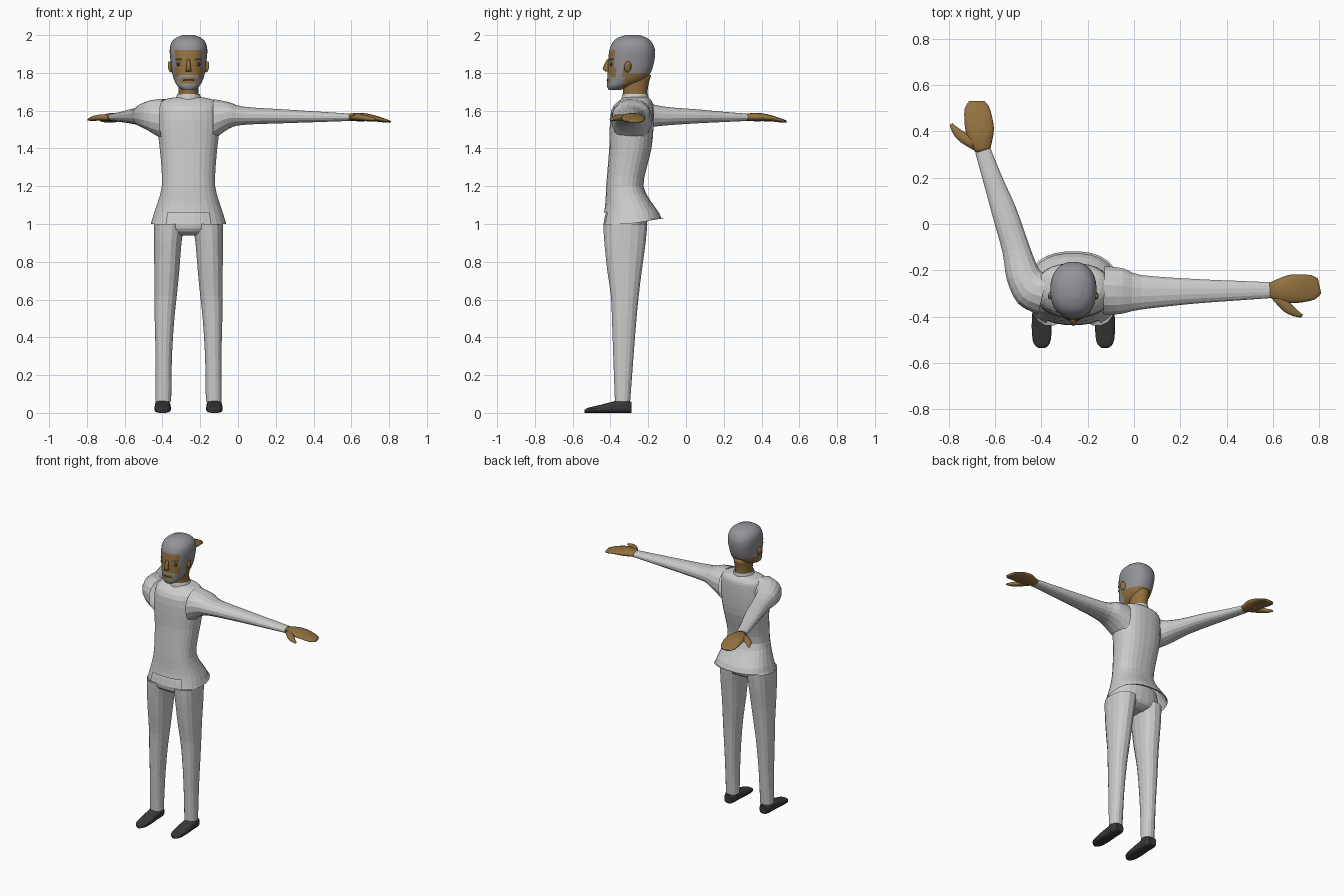
import bpy, bmesh, math
from mathutils import Vector

CX = -0.262  # body centre line


def material(name, rgb):
    m = bpy.data.materials.new(name)
    m.diffuse_color = (*rgb, 1)
    return m


SKIN = material("skin", (0.29, 0.165, 0.05))
HAIR = material("grey_hair", (0.29, 0.29, 0.32))
DARK = material("dark", (0.04, 0.04, 0.042))


def power(v, p):
    return math.copysign(abs(v) ** (2 / p), v)


def smooth_rings(rings, sub):
    """Catmull-Rom interpolation of (centre, u, v) rings."""
    out = []
    for i in range(len(rings) - 1):
        q = [rings[max(0, min(len(rings) - 1, i + k))] for k in (-1, 0, 1, 2)]
        for s in range(sub):
            t = s / sub
            out.append([0.5 * (2 * b + (c - a) * t + (2 * a - 5 * b + 4 * c - d) * t * t
                               + (3 * b - a - 3 * c + d) * t ** 3)
                        for a, b, c, d in zip(*q)])
    return out + [rings[-1]]


def loft(name, rings, n=16, sub=2, p=2.0, mats=(), pick=None, caps=(True, True), edit=None, smooth=None):
    bm = bmesh.new()
    loops = []
    for c, u, v in smooth_rings(rings, sub):
        ang = [2 * math.pi * (i + 0.5) / n for i in range(n)]
        loops.append([bm.verts.new(c + u * power(math.cos(a), p) + v * power(math.sin(a), p)) for a in ang])
    for a, b in zip(loops, loops[1:]):
        for i in range(n):
            j = (i + 1) % n
            bm.faces.new((a[i], a[j], b[j], b[i]))
    if caps[0]:
        bm.faces.new(loops[0][::-1])
    if caps[1]:
        bm.faces.new(loops[-1])
    bmesh.ops.recalc_face_normals(bm, faces=bm.faces[:])
    if edit:
        edit(bm, loops)
    if pick:
        for f in bm.faces:
            f.material_index = pick(f.calc_center_median())
    me = bpy.data.meshes.new(name)
    bm.to_mesh(me)
    bm.free()
    for m in mats:
        me.materials.append(m)
    ob = bpy.data.objects.new(name, me)
    bpy.context.collection.objects.link(ob)
    if smooth:
        me.shade_smooth()
    return ob


def level(z, front, back, rx, cx=CX):
    """Horizontal ring at height z."""
    return (Vector((cx, (front + back) / 2, z)), Vector((rx, 0, 0)), Vector((0, (back - front) / 2, 0)))


def along(points):
    """Upright rings on a path of (x, y, half width, z, half height)."""
    rings = []
    for i, (x, y, w, z, h) in enumerate(points):
        a, b = points[max(0, i - 1)], points[min(len(points) - 1, i + 1)]
        d = Vector((b[0] - a[0], b[1] - a[1], 0)).normalized()
        rings.append((Vector((x, y, z)), Vector((d.y, -d.x, 0)) * w, Vector((0, 0, h))))
    return rings


def ball(name, loc, size, mat):
    bpy.ops.mesh.primitive_uv_sphere_add(segments=12, ring_count=8, radius=1, location=loc)
    ob = bpy.context.object
    ob.name = name
    ob.scale = size
    ob.data.materials.append(mat)
    ob.data.shade_smooth()
    return ob


# Jacket body: flared hem, raised at the back and cut away at the front
def cut_hem(bm, loops):
    for v in loops[0]:
        v.co.z += 0.028 * max(0, min(1, (v.co.y + 0.3) / 0.17))
    front = [f for f in bm.faces if f.calc_center_median().z < 1.05
             and f.calc_center_median().y < -0.38 and abs(f.calc_center_median().x - CX) < 0.1]
    bmesh.ops.delete(bm, geom=front, context='FACES')


loft("jacket", [level(*r) for r in (
    (1.0, -0.45, -0.118, 0.20), (1.06, -0.435, -0.142, 0.183), (1.12, -0.427, -0.185, 0.162),
    (1.2, -0.423, -0.225, 0.142), (1.3, -0.415, -0.207, 0.144), (1.4, -0.407, -0.182, 0.153),
    (1.5, -0.405, -0.172, 0.163), (1.6, -0.397, -0.17, 0.16), (1.64, -0.37, -0.175, 0.15),
    (1.662, -0.34, -0.19, 0.12), (1.672, -0.325, -0.205, 0.06))],
    n=28, p=2.4, caps=(False, True), edit=cut_hem)
loft("collar", [level(1.65, -0.345, -0.195, 0.075), level(1.688, -0.338, -0.2, 0.06)],
     n=20, sub=1, caps=(False, False))

# Sleeves: one straight out to the side, one swung backwards
loft("left_sleeve", along((
    (-0.13, -0.288, 0.108, 1.553, 0.11), (-0.05, -0.29, 0.1, 1.575, 0.072),
    (0.03, -0.295, 0.076, 1.573, 0.049), (0.25, -0.291, 0.055, 1.57, 0.037),
    (0.45, -0.288, 0.043, 1.567, 0.027), (0.587, -0.286, 0.035, 1.565, 0.02))),
    sub=3, p=2.2, caps=(False, True))
loft("right_sleeve", along((
    (-0.39, -0.29, 0.106, 1.555, 0.11), (-0.445, -0.276, 0.09, 1.57, 0.088),
    (-0.482, -0.215, 0.074, 1.575, 0.068), (-0.51, -0.11, 0.061, 1.571, 0.05),
    (-0.56, 0.05, 0.055, 1.57, 0.038), (-0.61, 0.19, 0.043, 1.567, 0.028),
    (-0.653, 0.317, 0.035, 1.565, 0.02))), sub=3, p=2.2, caps=(False, True))

# Mitten hands: palm and thumb laid out in (along, thumbwards) coordinates
PALM = ((0, 0, 0.033, 1.565, 0.018), (0.04, 0, 0.05, 1.566, 0.022), (0.09, -0.005, 0.063, 1.565, 0.021),
        (0.14, -0.008, 0.062, 1.559, 0.016), (0.19, -0.012, 0.054, 1.548, 0.011),
        (0.217, -0.018, 0.034, 1.542, 0.006))
THUMB = ((0.03, 0.02, 0.026, 1.564, 0.016), (0.075, 0.072, 0.024, 1.563, 0.016),
         (0.11, 0.098, 0.017, 1.558, 0.012), (0.142, 0.112, 0.007, 1.553, 0.006))
for side, o, d, t in (("left", (0.585, -0.286), (1, 0), (0, -1)),
                      ("right", (-0.653, 0.315), (-0.2, 0.98), (-0.98, -0.2))):
    for part, pts in (("hand", PALM), ("thumb", THUMB)):
        world = [(o[0] + a * d[0] + b * t[0], o[1] + a * d[1] + b * t[1], w, z, h) for a, b, w, z, h in pts]
        loft(side + "_" + part, along(world), n=14, mats=[SKIN], smooth=True)

# Trousers: seat plus two legs; shoes below
loft("trouser_seat", [level(0.94, -0.39, -0.26, 0.08), level(0.96, -0.425, -0.22, 0.15),
                      level(1.0, -0.438, -0.205, 0.18), level(1.08, -0.42, -0.2, 0.155)],
     n=24, p=2.3)
for side, s in (("right", -1), ("left", 1)):
    legs = ((0.06, -0.377, -0.295, 0.133, 0.042), (0.3, -0.386, -0.277, 0.131, 0.044),
            (0.5, -0.393, -0.261, 0.127, 0.053), (0.62, -0.399, -0.249, 0.121, 0.06),
            (0.75, -0.418, -0.233, 0.115, 0.067), (0.9, -0.434, -0.212, 0.11, 0.074),
            (1.0, -0.44, -0.203, 0.102, 0.082))
    loft(side + "_leg", [level(z, f, b, r, CX + s * c) for z, f, b, c, r in legs], p=2.3, caps=(True, False))
    shoe = ((-0.288, 0.028, 0.058), (-0.32, 0.041, 0.07), (-0.38, 0.041, 0.062), (-0.44, 0.044, 0.046),
            (-0.5, 0.04, 0.032), (-0.525, 0.029, 0.025), (-0.537, 0.012, 0.016))
    loft(side + "_shoe", [(Vector((CX + s * 0.137, y, h / 2)), Vector((w, 0, 0)), Vector((0, 0, h / 2)))
                          for y, w, h in shoe], p=3, mats=[DARK])

# Neck
loft("neck", [level(1.655, -0.333, -0.205, 0.054), level(1.72, -0.335, -0.202, 0.053),
              level(1.79, -0.345, -0.185, 0.06)], n=18, mats=[SKIN], smooth=True)


# Head, with hair, sideburns, beard and moustache coloured by region
def head_colour(c):
    dx, y, z = abs(c.x - CX), c.y, c.z
    hair = z > 1.925 or (y > -0.345 and z > 1.835) or (y > -0.3 and z > 1.8)
    sideburn = -0.375 < y < -0.33 and z > 1.735
    beard = y < -0.34 and (z < 1.747 or (z < 1.775 and dx > 0.042))
    moustache = y < -0.38 and 1.774 < z < 1.79 and dx < 0.05
    return 1 if hair or sideburn or beard or moustache else 0


loft("head", [level(*r) for r in (
    (1.71, -0.41, -0.345, 0.032), (1.73, -0.418, -0.295, 0.058), (1.76, -0.418, -0.22, 0.075),
    (1.80, -0.415, -0.187, 0.087), (1.86, -0.413, -0.168, 0.095), (1.92, -0.406, -0.164, 0.1),
    (1.96, -0.39, -0.18, 0.091), (1.985, -0.362, -0.207, 0.067), (2.0, -0.32, -0.25, 0.03))],
    n=36, sub=4, p=2.25, mats=[SKIN, HAIR], pick=head_colour, smooth=True)

# Facial features
loft("nose", [level(1.87, -0.42, -0.4, 0.008), level(1.825, -0.441, -0.4, 0.013),
              level(1.808, -0.428, -0.4, 0.016)], n=10, mats=[SKIN], smooth=True)
ball("mouth", (CX, -0.412, 1.762), (0.03, 0.008, 0.004), DARK)
for side, s in (("right", -1), ("left", 1)):
    ball(side + "_eye", (CX + s * 0.047, -0.395, 1.846), (0.016, 0.008, 0.011), DARK)
    brow = ball(side + "_eyebrow", (CX + s * 0.047, -0.396, 1.872), (0.024, 0.008, 0.005), HAIR)
    brow.rotation_euler = (0, 0, s * 0.4)
    ear = ball(side + "_ear", (CX + s * 0.097, -0.308, 1.832), (0.011, 0.02, 0.03), SKIN)
    ear.rotation_euler = (0, s * 0.15, s * 0.3)
